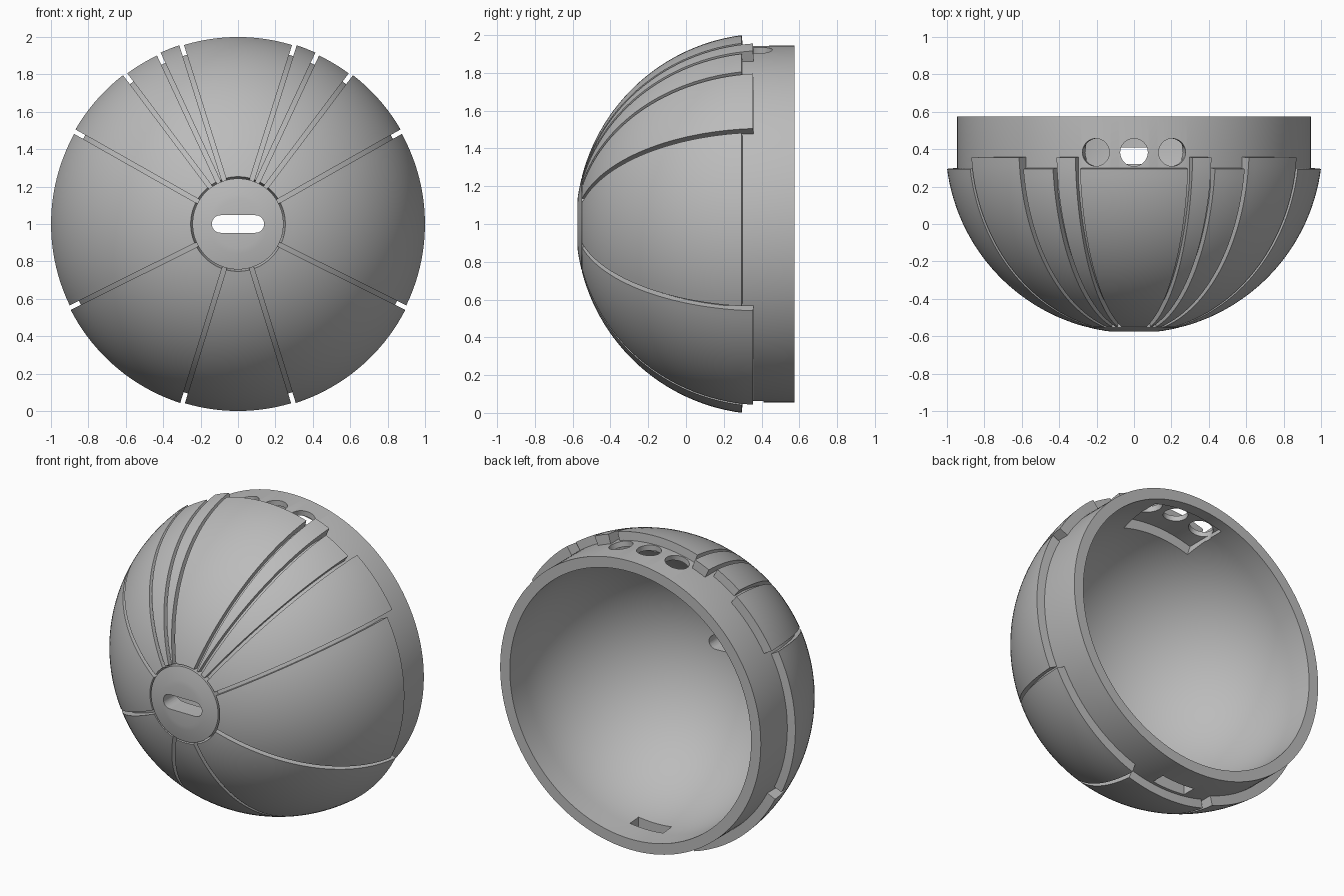
import bpy, bmesh, math
from mathutils import Matrix, Vector

cube = bpy.data.objects.get("Cube")
if cube:
    bpy.data.objects.remove(cube)

# Main dimensions: a dome around the y axis at height 1
R, CENTRE_Y, FRONT, BACK = 1.008, 0.425, -0.575, 0.575
FLOOR_R, COLLAR_R, INNER_R = R - 0.04, 0.945, 0.875
HUB_R, GROOVE = 0.243, 0.012

grey = bpy.data.materials.new("mid grey")
grey.use_nodes = True
grey.diffuse_color = (0.5, 0.5, 0.5, 1)
grey.node_tree.nodes["Principled BSDF"].inputs["Base Color"].default_value = grey.diffuse_color


def make_object(name, bm):
    bmesh.ops.recalc_face_normals(bm, faces=bm.faces)
    mesh = bpy.data.meshes.new(name)
    bm.to_mesh(mesh)
    bm.free()
    mesh.materials.append(grey)
    obj = bpy.data.objects.new(name, mesh)
    bpy.context.collection.objects.link(obj)
    return obj


def select_only(obj):
    bpy.ops.object.select_all(action='DESELECT')
    obj.select_set(True)
    bpy.context.view_layer.objects.active = obj


def smooth(obj):
    select_only(obj)
    bpy.ops.object.shade_smooth_by_angle(angle=math.radians(25))


def arc(radius, r0, r1, steps):
    """Profile points (r, y) on a sphere between two distances from the axis."""
    p0, p1 = math.asin(r0 / radius), math.asin(r1 / radius)
    phis = [p0 + (p1 - p0) * i / steps for i in range(steps + 1)]
    return [(radius * math.sin(p), CENTRE_Y - radius * math.cos(p)) for p in phis]


# Shell: hub, groove floor, collar and hollow inside as one revolved profile
profile = [(0, FRONT)] + arc(R, 0.13, HUB_R, 4) + arc(FLOOR_R, HUB_R, COLLAR_R, 32)
profile += [(COLLAR_R, BACK), (INNER_R, BACK)] + arc(INNER_R, INNER_R, 0, 40)
bm = bmesh.new()
verts = [bm.verts.new((r, y, 1)) for r, y in profile]
edges = [bm.edges.new(pair) for pair in zip(verts, verts[1:])]
bmesh.ops.spin(bm, geom=verts + edges, cent=(0, 0, 1), axis=(0, 1, 0),
               angle=math.tau, steps=144, use_merge=True)
bmesh.ops.remove_doubles(bm, verts=bm.verts, dist=1e-4)
shell = make_object("shell", bm)


def cut(points, start, end, matrix):
    """Cut a prism, extruded along its local z, out of the shell."""
    bm = bmesh.new()
    face = bm.faces.new([bm.verts.new((u, v, start)) for u, v in points])
    extruded = bmesh.ops.extrude_face_region(bm, geom=[face])["geom"]
    moved = [g for g in extruded if isinstance(g, bmesh.types.BMVert)]
    bmesh.ops.translate(bm, verts=moved, vec=Vector((0, 0, end - start)))
    bm.transform(matrix)
    cutter = make_object("cutter", bm)
    cutter.hide_render = True
    mod = shell.modifiers.new("cut", 'BOOLEAN')
    mod.operation, mod.solver, mod.object = 'DIFFERENCE', 'EXACT', cutter
    select_only(shell)
    bpy.ops.object.modifier_apply(modifier=mod.name)
    bpy.data.objects.remove(cutter)


def fan(radius, start, end, steps, centre=0):
    angles = [start + (end - start) * i / steps for i in range(steps + 1)]
    return [(centre + radius * math.sin(a), radius * math.cos(a)) for a in angles]


along_y = Matrix.Translation((0, 0, 1)) @ Matrix.Rotation(math.pi / 2, 4, 'X')

# Inner pocket behind the round holes
half = math.radians(17)
cut(fan(0.91, -half, half, 16) + fan(0.6, half, -half, 4), -0.5, -0.2, along_y)

# Rounded slot through the hub
cut(fan(0.047, 0, math.pi, 12, 0.093) + fan(0.047, math.pi, math.tau, 12, -0.093),
    0.2, 0.8, along_y)

# Three round holes in the top of the collar
for angle in (-12.5, 0, 12.5):
    place = Matrix.Translation((0, 0.383, 1)) @ Matrix.Rotation(math.radians(angle), 4, 'Y')
    cut(fan(0.074, 0, math.tau, 32)[:-1], 0.7, 1.1, place)

# Rectangular slot in the bottom of the collar
place = Matrix.Translation((0, 0.365, 1)) @ Matrix.Rotation(math.pi, 4, 'Y')
cut([(-0.12, -0.045), (0.12, -0.045), (0.12, 0.045), (-0.12, 0.045)], 0.7, 1.1, place)
smooth(shell)


def panel(name, a0, a1, end_y):
    """Curved dome panel between two parallel-sided grooves."""
    rows = 28
    cols = max(4, round((a1 - a0) / 2.5))
    a0, a1 = math.radians(a0), math.radians(a1)
    end_r = math.sqrt(R * R - (CENTRE_Y - end_y) ** 2)
    outer = arc(R, HUB_R + 0.01, end_r, rows)
    scale = (FLOOR_R - 0.001) / R
    inner = [(min(r * scale, COLLAR_R - 0.001), CENTRE_Y + (y - CENTRE_Y) * scale)
             for r, y in outer]
    loop = outer + inner[::-1]
    bm = bmesh.new()
    columns = []
    for j in range(cols + 1):
        column = []
        for r, y in loop:
            gap = math.asin(GROOVE / r)
            a = a0 + gap + (a1 - a0 - 2 * gap) * j / cols
            column.append(bm.verts.new((r * math.sin(a), y, 1 + r * math.cos(a))))
        columns.append(column)
    n = len(loop)
    for left, right in zip(columns, columns[1:]):
        for i in range(n):
            k = (i + 1) % n
            bm.faces.new((left[i], left[k], right[k], right[i]))
    for column in (columns[0], columns[-1]):
        for i in range(rows):
            bm.faces.new((column[i], column[i + 1], column[n - 2 - i], column[n - 1 - i]))
    smooth(make_object(name, bm))


# Panels: alternate ones reach further back over the collar
SHORT, LONG = 0.295, 0.355
seams = [17.5, 25, 37, 60.5, 116.5, 162.8]
panel("top_panel", -seams[0], seams[0], SHORT)
panel("bottom_panel", seams[-1], 360 - seams[-1], SHORT)
for i, (a0, a1) in enumerate(zip(seams, seams[1:])):
    end_y = SHORT if i % 2 else LONG
    panel(f"left_panel_{i + 1}", a0, a1, end_y)
    panel(f"right_panel_{i + 1}", -a1, -a0, end_y)
